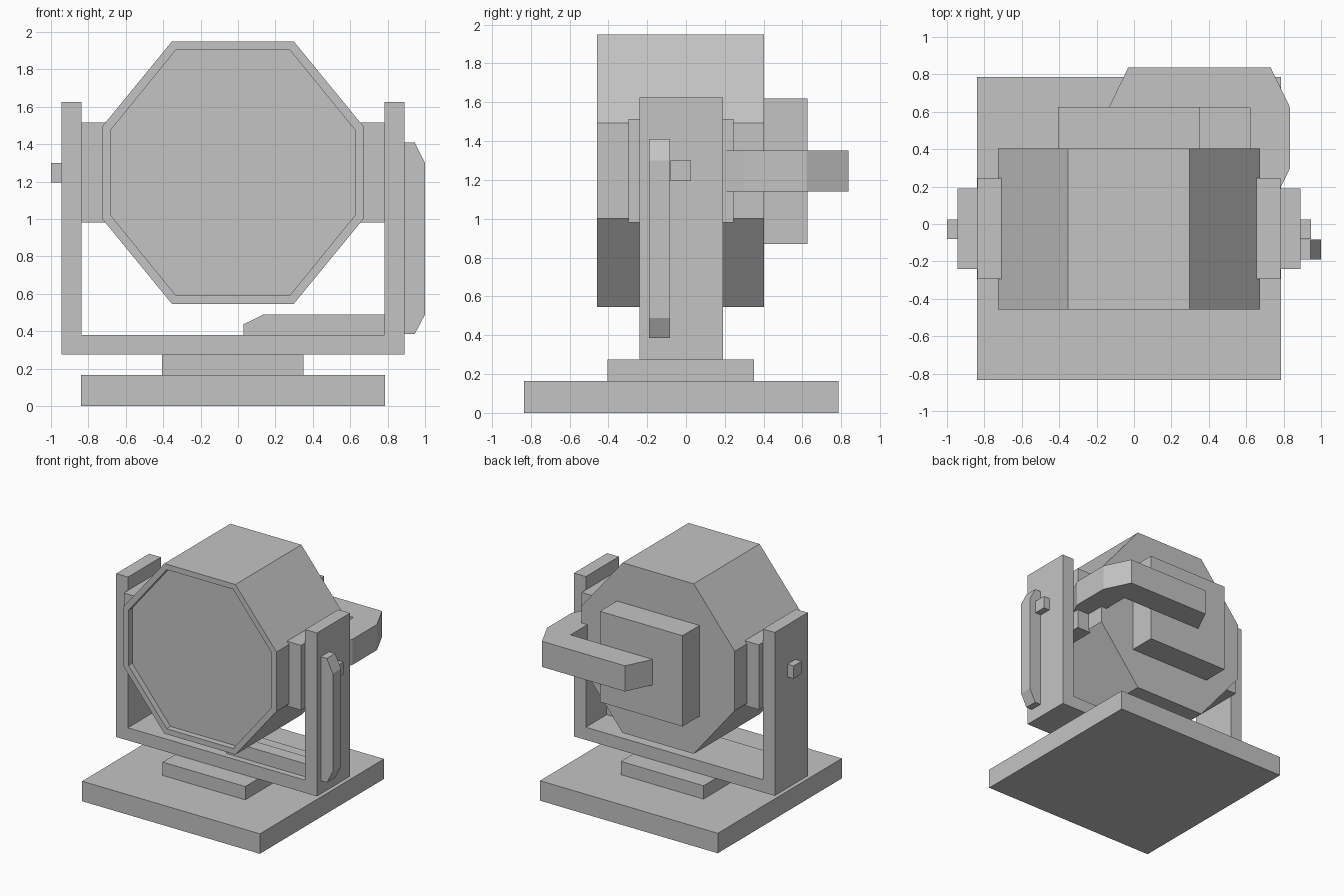
import bpy
import bmesh

cube = bpy.data.objects.get("Cube")
if cube:
    bpy.data.objects.remove(cube, do_unlink=True)

GREY = (0.55, 0.55, 0.55, 1)
grey = bpy.data.materials.new("plain_grey")
grey.use_nodes = True
grey.diffuse_color = GREY
grey.node_tree.nodes["Principled BSDF"].inputs["Base Color"].default_value = GREY


def prism(name, outline, axis, low, high, recess=0):
    """Extrude a 2D outline along an axis; optionally recess the low end."""
    def place(u, v, w):
        return {"x": (w, u, v), "y": (u, w, v), "z": (u, v, w)}[axis]

    bm = bmesh.new()
    start = bm.faces.new([bm.verts.new(place(u, v, low)) for u, v in outline])
    end = bm.faces.new([bm.verts.new(place(u, v, high)) for u, v in outline])
    a, b = list(start.verts), list(end.verts)
    n = len(a)
    for i in range(n):
        j = (i + 1) % n
        bm.faces.new((a[i], a[j], b[j], b[i]))
    bmesh.ops.recalc_face_normals(bm, faces=bm.faces[:])
    if recess:
        # Raised rim, then a straight-walled pocket
        bmesh.ops.inset_region(bm, faces=[start], thickness=recess)
        bmesh.ops.inset_region(bm, faces=[start], thickness=0, depth=-recess)
    mesh = bpy.data.meshes.new(name)
    bm.to_mesh(mesh)
    bm.free()
    mesh.materials.append(grey)
    obj = bpy.data.objects.new(name, mesh)
    bpy.context.collection.objects.link(obj)
    return obj


def box(name, x, y, z):
    outline = [(x[0], y[0]), (x[1], y[0]), (x[1], y[1]), (x[0], y[1])]
    return prism(name, outline, "z", *z)


# The lamp and stand are symmetric about this x
MID = -0.0275

# Base and swivel block
box("base_plate", (-0.84, 0.785), (-0.835, 0.785), (0, 0.165))
box("swivel_block", (-0.405, 0.35), (-0.405, 0.35), (0.165, 0.275))

# U-shaped yoke in one piece
yoke = [(MID + s * dx, z) for s, dx, z in (
    (-1, 0.9175, 0.275), (1, 0.9175, 0.275), (1, 0.9175, 1.625), (1, 0.81, 1.625),
    (1, 0.81, 0.38), (-1, 0.81, 0.38), (-1, 0.81, 1.625), (-1, 0.9175, 1.625))]
prism("yoke", yoke, "y", -0.24, 0.19)

# Bearings and pivot pins on both sides
for side, s in (("left", 1), ("right", -1)):
    bearing = sorted((MID + s * 0.66, MID + s * 0.81))
    pin = sorted((MID + s * 0.90, MID + s * 0.9725))
    box(side + "_bearing", bearing, (-0.295, 0.245), (0.98, 1.515))
    box(side + "_pivot_pin", pin, (-0.08, 0.025), (1.195, 1.30))

# Octagonal lamp head with a recessed front lens
octagon = [(MID + x, 1.2475 + z) for x, z in (
    (-0.325, 0.7025), (0.325, 0.7025), (0.7, 0.245), (0.7, -0.245),
    (0.325, -0.7025), (-0.325, -0.7025), (-0.7, -0.245), (-0.7, 0.245))]
prism("lamp_head", octagon, "y", -0.458, 0.403, recess=0.05)

# Rear housing and the bent bar running from it to the left bearing
box("rear_housing", (-0.405, 0.35), (0.39, 0.625), (0.87, 1.62))
bar = [(-0.135, 0.622), (-0.03, 0.838), (0.73, 0.838), (0.835, 0.622),
       (0.835, 0.30), (0.73, 0.085), (0.62, 0.085), (0.62, 0.622)]
prism("rear_bar", bar, "z", 1.14, 1.352)

# Cable runs on the outside of the left arm and along the yoke floor
arm_run = [(0.88, 0.385), (0.945, 0.385), (1.0, 0.49),
           (1.0, 1.30), (0.945, 1.41), (0.88, 1.41)]
floor_run = [(0.03, 0.37), (0.79, 0.37), (0.79, 0.488), (0.135, 0.488), (0.03, 0.437)]
for name, outline in (("arm_cable", arm_run), ("floor_cable", floor_run)):
    prism(name, outline, "y", -0.19, -0.082)
